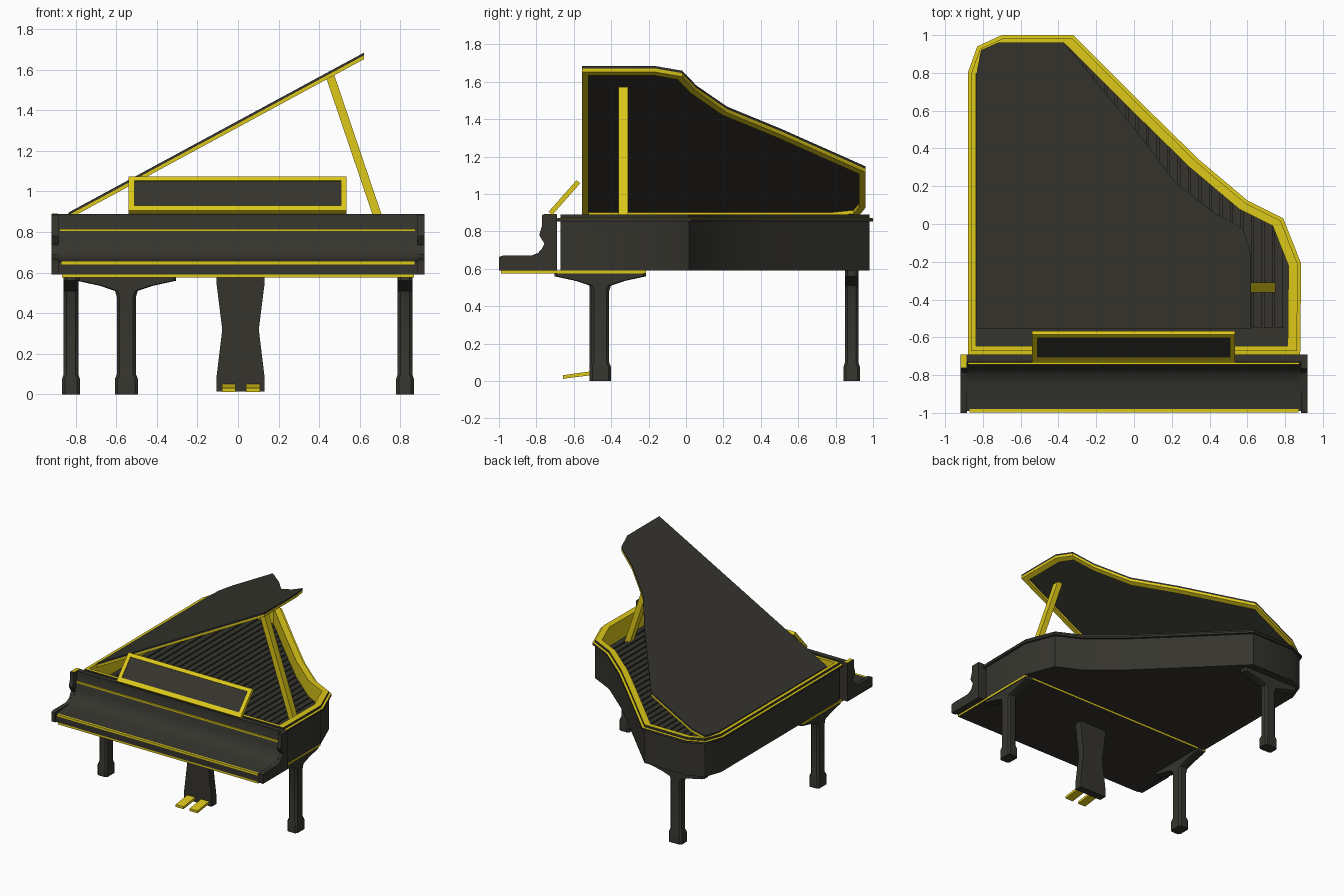
import bpy, bmesh, math
from mathutils import Vector

if "Cube" in bpy.data.objects:
    bpy.data.objects.remove(bpy.data.objects["Cube"])


def material(name, rgb):
    m = bpy.data.materials.new(name)
    m.diffuse_color = (*rgb, 1)
    m.use_nodes = True
    m.node_tree.nodes["Principled BSDF"].inputs["Base Color"].default_value = m.diffuse_color
    return m


DARK, GOLD = 0, 1
MATS = [material("dark_lacquer", (0.035, 0.034, 0.027)),
        material("golden_yellow", (0.72, 0.58, 0.01))]


def loft(name, loops, colour=DARK, ring=False):
    """Skin equal-length point loops; cap the ends, or wrap round if ring.
    colour is an index or a rule taking a face."""
    bm = bmesh.new()
    rows = [[bm.verts.new(p) for p in lp] for lp in loops]
    n = len(rows[0])
    pairs = list(zip(rows, rows[1:])) + ([(rows[-1], rows[0])] if ring else [])
    for a, b in pairs:
        for i in range(n):
            j = (i + 1) % n
            bm.faces.new((a[i], a[j], b[j], b[i]))
    if not ring:
        bm.faces.new(rows[0])
        bm.faces.new(rows[-1])
    bmesh.ops.recalc_face_normals(bm, faces=bm.faces)
    bm.normal_update()
    for f in bm.faces:
        f.material_index = colour(f) if callable(colour) else colour
    me = bpy.data.meshes.new(name)
    bm.to_mesh(me)
    bm.free()
    for m in MATS:
        me.materials.append(m)
    ob = bpy.data.objects.new(name, me)
    bpy.context.collection.objects.link(ob)
    return ob


def flat(poly, z):
    return [(x, y, z(x) if callable(z) else z) for x, y in poly]


def rect(x0, x1, y0, y1):
    return [(x0, y0), (x1, y0), (x1, y1), (x0, y1)]


def box(name, x0, x1, y0, y1, z0, z1, colour=DARK):
    r = rect(x0, x1, y0, y1)
    return loft(name, [flat(r, z0), flat(r, z1)], colour)


def across(name, profile, x0, x1, colour=DARK):
    """Extrude a (y, z) profile along x."""
    return loft(name, [[(x, y, z) for y, z in profile] for x in (x0, x1)], colour)


def inset(poly, d):
    """Move every edge of a clockwise polygon inwards by d."""
    pts = [Vector(p) for p in poly]
    out = []
    for i, p in enumerate(pts):
        e1 = (p - pts[i - 1]).normalized()
        e2 = (pts[(i + 1) % len(pts)] - p).normalized()
        n1, n2 = Vector((e1.y, -e1.x)), Vector((e2.y, -e2.x))
        out.append(tuple(p + (n1 + n2) * (d / (1 + n1.dot(n2)))))
    return out


def gold_top(f):
    return GOLD if f.normal.z > 0.5 else DARK


# Case: curved wall with golden top and inner face, lip, and floor
outline = [(-0.88, -0.69), (-0.88, 0.80), (-0.83, 0.94), (-0.70, 1.0),
           (-0.32, 1.0), (0.10, 0.58), (0.345, 0.34), (0.60, 0.125),
           (0.79, 0.03), (0.885, -0.21), (0.88, -0.69)]
wall = inset(outline, 0.018)
inner = [(x - 0.012, y - 0.012 if y < -0.5 else y) for x, y in inset(outline, 0.055)]
case = loft("case_wall", [flat(wall, 0.59), flat(wall, 0.89),
                          flat(inner, 0.89), flat(inner, 0.59)], ring=True)
for f in case.data.polygons:
    i = f.index // len(outline)          # strips: outside, top, inside, bottom
    f.material_index = GOLD if i in (1, 2) else DARK
loft("case_lip", [flat(outline, 0.853), flat(outline, 0.87),
                  flat(wall, 0.872), flat(wall, 0.853)], gold_top, ring=True)
loft("soundboard", [flat(inner, 0.591), flat(inner, 0.74)])


# String slats, cut to the curved inner wall
def far_y(x):
    ys = []
    for (xa, ya), (xb, yb) in zip(inner, inner[1:]):
        if xa != xb and min(xa, xb) <= x <= max(xa, xb):
            ys.append(ya + (yb - ya) * (x - xa) / (xb - xa))
    return max(ys)


for i in range(29):
    x0 = -0.81 + i * 0.0555
    x1 = x0 + 0.044
    strip = [(x0, -0.55), (x1, -0.55), (x1, far_y(x1)), (x0, far_y(x0))]
    loft("string_slat", [flat(strip, 0.735), flat(strip, 0.765)])


# Raised lid with golden frame on the underside
def slope(drop):
    return lambda x: 0.915 + (x + 0.8) * 0.541 - drop


lid = [(-0.835, -0.555), (-0.835, 0.79), (-0.81, 0.92), (-0.72, 0.96),
       (-0.37, 0.96), (0.0, 0.51), (0.22, 0.22), (0.43, 0.055),
       (0.575, -0.02), (0.62, -0.16), (0.62, -0.555)]
lid_in = inset(lid, 0.035)
loft("lid_panel", [flat(lid, slope(0.013)), flat(lid, slope(0))])
loft("lid_frame", [flat(lid, slope(0.032)), flat(lid, slope(0.013)),
                   flat(lid_in, slope(0.013)), flat(lid_in, slope(0.032))], GOLD, ring=True)

# Lid prop
loft("lid_prop", [flat(rect(0.712, 0.757, -0.362, -0.31), 0.74),
                  flat(rect(0.43, 0.475, -0.362, -0.31), 1.572)], GOLD)

# Keyboard front with curved fall board
fall = [(-0.69, 0.59), (-0.99, 0.59), (-0.99, 0.655), (-0.84, 0.665),
        (-0.79, 0.685), (-0.76, 0.72), (-0.745, 0.76), (-0.74, 0.80),
        (-0.73, 0.82), (-0.73, 0.89), (-0.69, 0.89)]
across("fall_board", fall, -0.89, 0.89)
box("lower_trim", -0.87, 0.87, -0.997, -0.98, 0.64, 0.656, GOLD)
box("upper_trim", -0.88, 0.875, -0.745, -0.725, 0.804, 0.816, GOLD)

# Scrolled side arms
arm = [(-0.69, 0.59), (-1.0, 0.59), (-1.0, 0.663), (-0.98, 0.67),
       (-0.82, 0.67), (-0.78, 0.69), (-0.757, 0.735), (-0.785, 0.78),
       (-0.77, 0.83), (-0.77, 0.885), (-0.765, 0.89), (-0.69, 0.89)]
for s in (-1, 1):
    across("side_arm", arm, s * 0.885, s * 0.918)
box("left_arm_cap", -0.916, -0.886, -0.76, -0.692, 0.888, 0.892, GOLD)

# Key bed plate with golden edge and dark underside
box("key_bed", -0.868, 0.866, -0.99, -0.215, 0.575, 0.591,
    lambda f: DARK if f.normal.z < -0.5 else GOLD)


# Music stand, leaning back
def lean(u0, u1, v0, v1, w):
    d, n = Vector((0.663, 0.749)), Vector((-0.749, 0.663))
    pts = []
    for u, v in rect(u0, u1, v0, v1):
        q = Vector((-0.715, 0.888)) + d * v + n * w
        pts.append((u, q.x, q.y))
    return pts


big, small = (-0.54, 0.535, 0, 0.225), (-0.51, 0.507, 0.034, 0.197)
loft("music_stand_frame", [lean(*big, 0), lean(*big, 0.026),
                           lean(*small, 0.026), lean(*small, 0)], GOLD, ring=True)
loft("music_stand_panel", [lean(*small, 0.003), lean(*small, 0.019)])


# Legs: chamfered columns with a foot and a flared bracket at the top
def leg(name, cx, cy, along_y):
    loops = []
    for w, t, z in [(0.057, 0.044, 0), (0.057, 0.044, 0.075), (0.047, 0.036, 0.10),
                    (0.047, 0.036, 0.48), (0.056, 0.036, 0.51), (0.13, 0.036, 0.535),
                    (0.245, 0.036, 0.56), (0.245, 0.036, 0.591)]:
        c = 0.014
        pts = [(w, t - c), (w - c, t), (c - w, t), (-w, t - c),
               (-w, c - t), (c - w, -t), (w - c, -t), (w, c - t)]
        loops.append([(cx + (b if along_y else a), cy + (a if along_y else b), z)
                      for a, b in pts])
    loft(name, loops)


for s in (-1, 1):
    leg("front_leg", s * 0.823, -0.458, True)
leg("back_leg", -0.55, 0.886, False)

# Pedal lyre and pedals
loft("pedal_lyre", [flat(rect(0.0125 - h, 0.0125 + h, -0.515, -0.455), z)
                    for h, z in [(0.119, 0.015), (0.119, 0.08), (0.09, 0.32),
                                 (0.119, 0.55), (0.119, 0.58)]])
for x in (-0.08, 0.04):
    across("pedal", [(-0.657, 0.012), (-0.657, 0.031), (-0.50, 0.053), (-0.50, 0.032)],
           x, x + 0.068, GOLD)

# Smooth shading with crisp edges
bpy.ops.object.select_all(action='SELECT')
bpy.context.view_layer.objects.active = case
bpy.ops.object.shade_smooth_by_angle(angle=math.radians(32))
